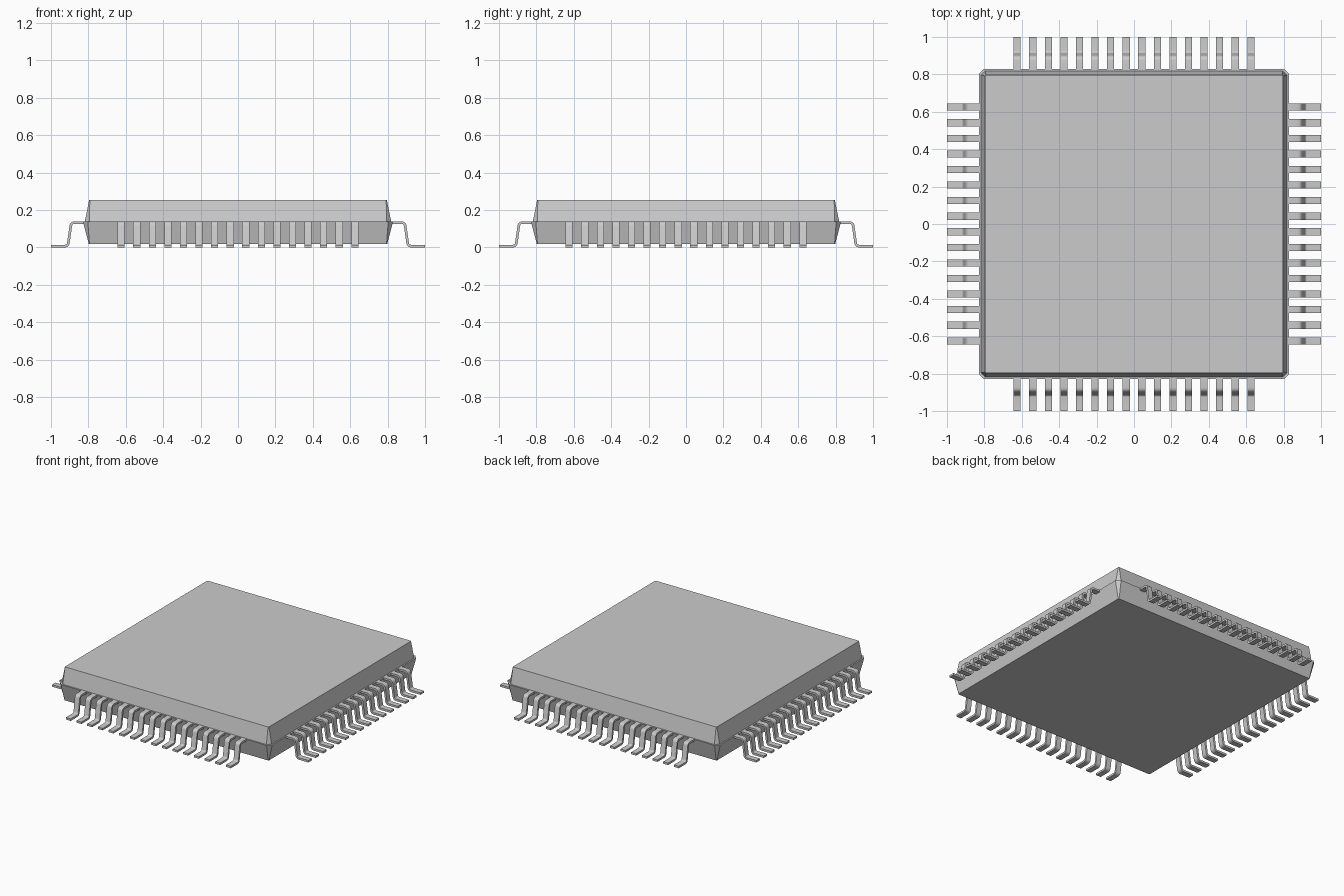
import bpy, bmesh
from math import sin, cos, radians, pi

if "Cube" in bpy.data.objects:
    bpy.data.objects.remove(bpy.data.objects["Cube"])

PITCH, COUNT, LEAD_W, LEAD_T = 0.0833, 16, 0.038, 0.014


def make_object(name, bm):
    bmesh.ops.recalc_face_normals(bm, faces=bm.faces)
    mesh = bpy.data.meshes.new(name)
    bm.to_mesh(mesh)
    bm.free()
    obj = bpy.data.objects.new(name, mesh)
    bpy.context.collection.objects.link(obj)
    return obj


def body_half(name, sections):
    """Loft chamfered squares given as (half size, corner chamfer, z)."""
    bm = bmesh.new()
    rings = []
    for h, c, z in sections:
        k = h - c
        pts = [(h, -k), (h, k), (k, h), (-k, h), (-h, k), (-h, -k), (-k, -h), (k, -h)]
        rings.append([bm.verts.new((x, y, z)) for x, y in pts])
    lower, upper = rings
    for i in range(8):
        j = (i + 1) % 8
        bm.faces.new((lower[i], lower[j], upper[j], upper[i]))
    bm.faces.new(lower[::-1])
    bm.faces.new(upper)
    return make_object(name, bm)


def lead_path():
    """Gull-wing centre line as (x, z, heading), with rounded bends."""
    r, turn, steps = 0.018, radians(82), 5
    x, z, bend_x = 0.815, 0.132, 0.876
    path = [(x, z, 0.0)]
    x = bend_x
    for i in range(steps + 1):
        a = turn * i / steps
        path.append((x + r * sin(a), z - r * (1 - cos(a)), -a))
    # straight leg, then the mirrored bend into the foot
    foot_z = LEAD_T / 2
    leg = (z - foot_z - 2 * r * (1 - cos(turn))) / sin(turn)
    foot_x = x + 2 * r * sin(turn) + leg * cos(turn)
    for i in range(steps, -1, -1):
        a = turn * i / steps
        path.append((foot_x - r * sin(a), foot_z + r * (1 - cos(a)), -a))
    path.append((1.0, foot_z, 0.0))
    return path


def make_lead(name):
    bm = bmesh.new()
    rings = []
    t, w = LEAD_T / 2, LEAD_W / 2
    for x, z, a in lead_path():
        nx, nz = -sin(a) * t, cos(a) * t
        rings.append([bm.verts.new((x + s * nx, y, z + s * nz))
                      for s, y in ((1, -w), (1, w), (-1, w), (-1, -w))])
    for p, q in zip(rings, rings[1:]):
        for i in range(4):
            j = (i + 1) % 4
            bm.faces.new((p[i], p[j], q[j], q[i]))
    bm.faces.new(rings[0][::-1])
    bm.faces.new(rings[-1])
    # place at the first position in the row
    bmesh.ops.translate(bm, verts=bm.verts, vec=(0, -PITCH * (COUNT - 1) / 2, 0))
    return make_object(name, bm)


# Moulded body: slightly wider lower half meets the upper half at the parting line
body_half("body_lower", [(0.798, 0.004, 0.018), (0.829, 0.026, 0.139)])
body_half("body_upper", [(0.819, 0.024, 0.139), (0.796, 0.004, 0.253)])

# Four rows of leads sharing one mesh
first = make_lead("leads_right")
bpy.context.view_layer.objects.active = first
first.select_set(True)
bpy.ops.object.shade_smooth_by_angle(angle=radians(30))
for i, side in enumerate(("right", "back", "left", "front")):
    row = first
    if i:
        row = bpy.data.objects.new("leads_" + side, first.data)
        bpy.context.collection.objects.link(row)
        row.rotation_euler.z = i * pi / 2
    arr = row.modifiers.new("row", 'ARRAY')
    arr.count = COUNT
    arr.use_relative_offset = False
    arr.use_constant_offset = True
    arr.constant_offset_displace = (0, PITCH, 0)
